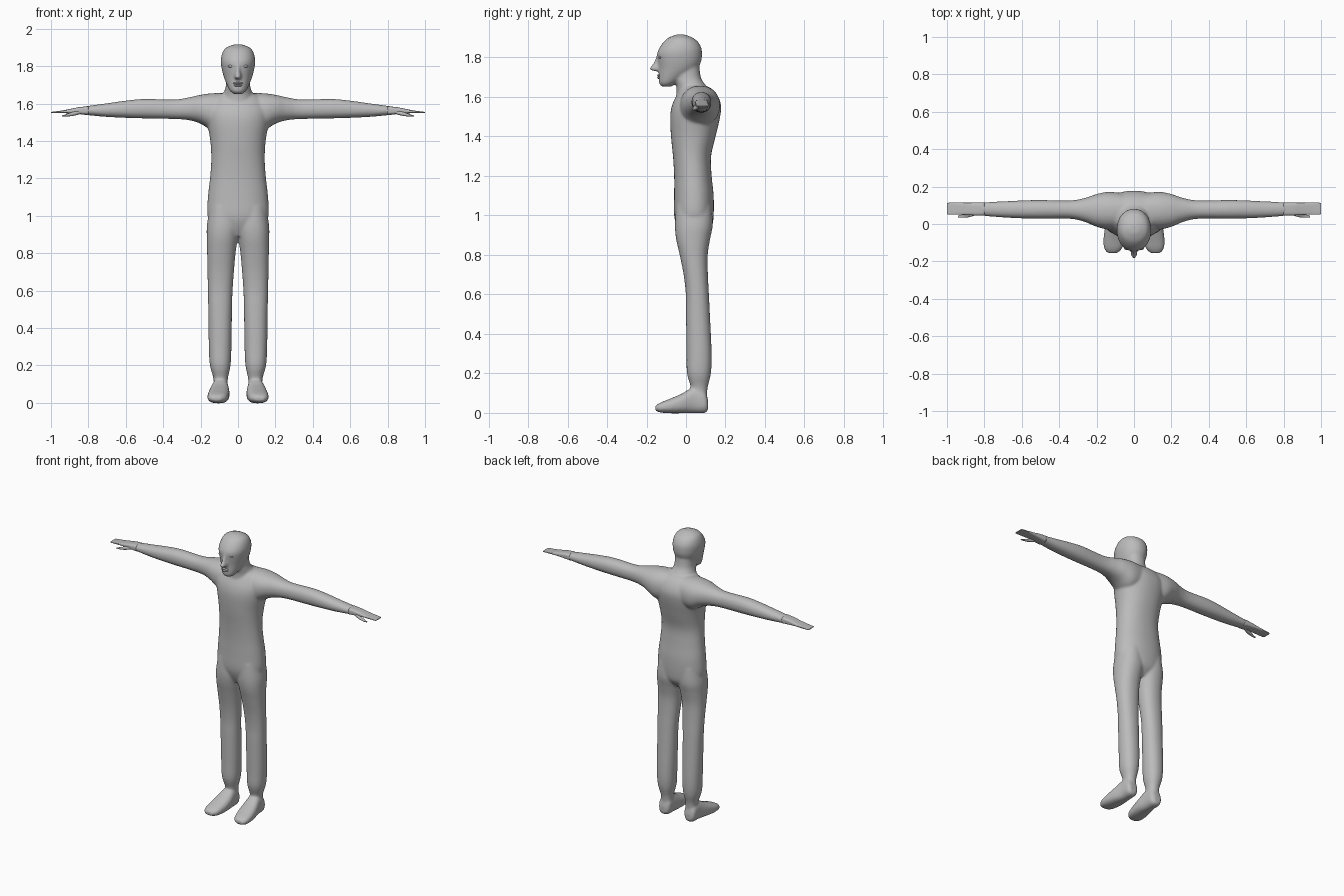
import bpy, bmesh, math
from mathutils import Matrix, Vector

skin = bpy.data.materials.new("plain_grey")
skin.diffuse_color = (0.5, 0.5, 0.5, 1)


def smooth_path(rings, steps=4):
    """Catmull-Rom resampling of the ring parameters."""
    out = []
    n = len(rings)
    for i in range(n - 1):
        p0, p1, p2, p3 = (rings[max(i - 1, 0)], rings[i], rings[i + 1], rings[min(i + 2, n - 1)])
        for k in range(steps):
            t = k / steps
            out.append([0.5 * (2 * b + (c - a) * t + (2 * a - 5 * b + 4 * c - d) * t * t
                               + (3 * b - a - 3 * c + d) * t ** 3)
                        for a, b, c, d in zip(p0, p1, p2, p3)])
    out.append(list(rings[-1]))
    return out


def loft(bm, rings, axis, side=1, power=2.2, seg=40):
    """Closed tube through rings (t, a0, a1, b0, b1) along an axis."""
    loops = []
    for t, a0, a1, b0, b1 in smooth_path(rings):
        loop = []
        for k in range(seg):
            ang = 2 * math.pi * k / seg
            c, s = math.cos(ang), math.sin(ang)
            a = (a0 + a1) / 2 + (a1 - a0) / 2 * math.copysign(abs(c) ** (2 / power), c)
            b = (b0 + b1) / 2 + (b1 - b0) / 2 * math.copysign(abs(s) ** (2 / power), s)
            x, y, z = {"x": (t, a, b), "y": (a, t, b), "z": (a, b, t)}[axis]
            loop.append(bm.verts.new((x * side, y, z)))
        loops.append(loop)
    for l0, l1 in zip(loops, loops[1:]):
        for k in range(seg):
            j = (k + 1) % seg
            bm.faces.new((l0[k], l0[j], l1[j], l1[k]))
    bm.faces.new(loops[0][::-1])
    bm.faces.new(loops[-1])


def ball(bm, loc, radii):
    mat = Matrix.Translation(Vector(loc)) @ Matrix.Diagonal((*radii, 1))
    bmesh.ops.create_uvsphere(bm, u_segments=20, v_segments=12, radius=1, matrix=mat)


def finish(bm, name):
    bmesh.ops.recalc_face_normals(bm, faces=bm.faces)
    for f in bm.faces:
        f.smooth = True
    me = bpy.data.meshes.new(name)
    bm.to_mesh(me)
    bm.free()
    me.materials.append(skin)
    ob = bpy.data.objects.new(name, me)
    bpy.context.collection.objects.link(ob)
    return ob


def sym(rows):
    """Rows (t, half_width, b0, b1) to centred rings."""
    return [(t, -w, w, b0, b1) for t, w, b0, b1 in rows]


body = bmesh.new()

# torso
loft(body, sym([
    (0.89, .06, -.02, .09), (0.94, .13, -.045, .13), (1.0, .163, -.06, .14),
    (1.1, .161, -.06, .14), (1.2, .15, -.06, .13), (1.3, .143, -.066, .127),
    (1.4, .148, -.076, .15), (1.5, .165, -.08, .173), (1.56, .17, -.07, .177),
    (1.61, .15, -.047, .158), (1.645, .11, -.025, .125), (1.66, .06, -.01, .08)]), "z")
# neck
loft(body, sym([
    (1.57, .09, -.05, .14), (1.65, .078, -.048, .105), (1.70, .064, -.062, .075),
    (1.80, .06, -.05, .065)]), "z")
# head
loft(body, sym([
    (1.652, .022, -.122, -.075), (1.668, .042, -.136, -.05), (1.70, .059, -.138, .0),
    (1.74, .075, -.138, .055), (1.78, .086, -.143, .077), (1.82, .092, -.146, .081),
    (1.85, .09, -.134, .077), (1.88, .08, -.112, .06), (1.90, .063, -.088, .033),
    (1.916, .025, -.05, -.005)]), "z", power=2.1)
# nose
loft(body, sym([
    (1.81, .009, -.150, -.11), (1.775, .012, -.163, -.11), (1.748, .018, -.183, -.11),
    (1.738, .019, -.182, -.11), (1.73, .014, -.16, -.11)]), "z", power=2)

for s in (1, -1):
    # arms
    loft(body, [
        (.04, -.02, .16, 1.47, 1.655), (.13, -.03, .172, 1.455, 1.656),
        (.2, -.015, .16, 1.493, 1.647), (.26, .01, .14, 1.511, 1.634),
        (.34, .028, .126, 1.518, 1.622), (.5, .028, .128, 1.521, 1.625),
        (.6, .03, .126, 1.524, 1.616), (.7, .035, .121, 1.529, 1.602),
        (.8, .043, .116, 1.538, 1.588), (.87, .05, .111, 1.546, 1.576)], "x", s)
    # legs
    loft(body, [
        (.07, .055, .13, .03, .105), (.13, .054, .131, .024, .11), (.2, .04, .15, .005, .126),
        (.3, .035, .156, .003, .13), (.5, .032, .159, 0, .121), (.6, .029, .161, -.001, .116),
        (.7, .022, .163, -.012, .111), (.8, .013, .165, -.032, .11), (.88, .001, .167, -.05, .122),
        (.95, -.01, .166, -.056, .135), (1.05, 0, .15, -.05, .13)], "z", s)
    # feet
    loft(body, [
        (.112, .075, .12, .015, .06), (.095, .055, .135, .0, .11), (.04, .05, .14, -.002, .13),
        (-.02, .045, .155, -.002, .098), (-.08, .05, .163, -.002, .072),
        (-.13, .063, .16, .002, .052), (-.155, .088, .142, .01, .036)], "y", s, power=2.5)

ob = finish(body, "body")
# fuse the parts into one skin and soften the joins
m = ob.modifiers.new("fuse", "REMESH")
m.mode = "VOXEL"
m.voxel_size = 0.007
m.use_smooth_shade = True
m = ob.modifiers.new("soften", "SMOOTH")
m.factor = 0.5
m.iterations = 8

# hands with thumbs
for s, name in ((1, "hand_left"), (-1, "hand_right")):
    bm = bmesh.new()
    loft(bm, [
        (.80, .045, .114, 1.540, 1.586), (.85, .046, .114, 1.544, 1.581),
        (.90, .049, .114, 1.548, 1.571), (.95, .050, .115, 1.549, 1.562),
        (.99, .051, .114, 1.549, 1.557), (1.0, .054, .111, 1.550, 1.555)], "x", s, power=3.5)
    loft(bm, [
        (.84, .050, .075, 1.545, 1.565), (.88, .037, .062, 1.535, 1.556),
        (.92, .034, .050, 1.531, 1.543), (.942, .035, .045, 1.531, 1.537)], "x", s)
    finish(bm, name)

# eyes
bm = bmesh.new()
for s in (1, -1):
    ball(bm, (s * .037, -.131, 1.80), (.017, .008, .007))
finish(bm, "eyes")

# lips
bm = bmesh.new()
ball(bm, (0, -.137, 1.709), (.026, .009, .006))
ball(bm, (0, -.137, 1.697), (.022, .009, .006))
finish(bm, "lips")
